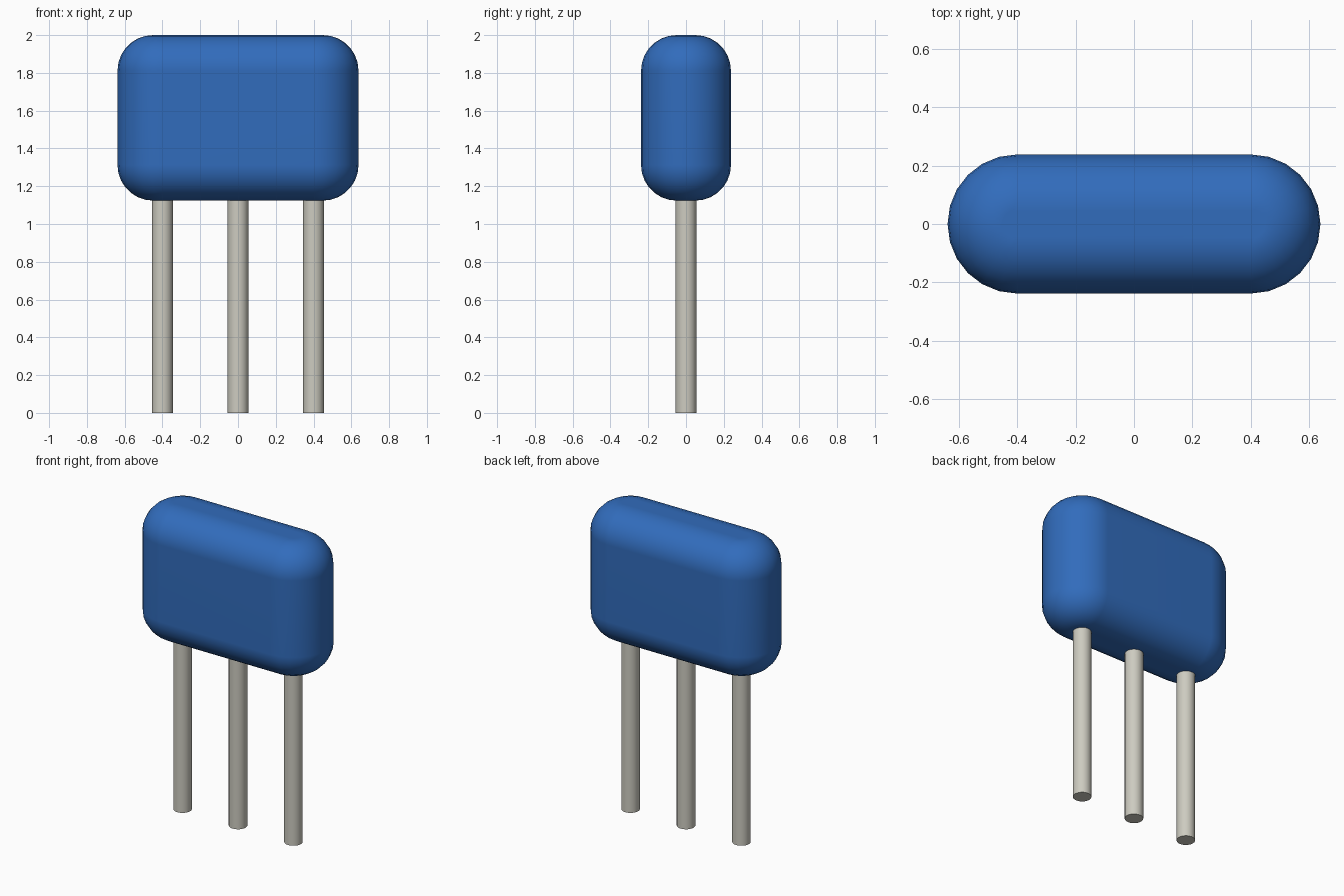
import bpy, bmesh, math

cube = bpy.data.objects.get("Cube")
if cube:
    bpy.data.objects.remove(cube, do_unlink=True)


def make_material(name, rgb):
    mat = bpy.data.materials.new(name)
    mat.use_nodes = True
    mat.diffuse_color = (*rgb, 1)
    mat.node_tree.nodes["Principled BSDF"].inputs["Base Color"].default_value = (*rgb, 1)
    return mat


def smooth(obj):
    bpy.ops.object.select_all(action='DESELECT')
    obj.select_set(True)
    bpy.context.view_layer.objects.active = obj
    bpy.ops.object.shade_smooth_by_angle(angle=math.radians(35))


blue = make_material("blue_coating", (0.031, 0.150, 0.503))
metal = make_material("tinned_metal", (0.61, 0.597, 0.527))

# Body: upright slab with fully round ends and rounded top and bottom rims
HALF_X, END_R, RIM_R = 0.40, 0.238, 0.188
Z0, Z1 = 1.124, 2.0
END_SEGS, RIM_SEGS = 12, 7


def outline(radius):
    points = []
    for cx, start in ((HALF_X, -math.pi / 2), (-HALF_X, math.pi / 2)):
        for i in range(END_SEGS + 1):
            a = start + math.pi * i / END_SEGS
            points.append((cx + radius * math.cos(a), radius * math.sin(a)))
    return points


arc = [math.pi / 2 * i / RIM_SEGS for i in range(RIM_SEGS + 1)]
inner = END_R - RIM_R
profile = [(inner + RIM_R * math.sin(a), Z0 + RIM_R * (1 - math.cos(a))) for a in arc]
profile += [(inner + RIM_R * math.cos(a), Z1 - RIM_R * (1 - math.sin(a))) for a in arc]

bm = bmesh.new()
rings = [[bm.verts.new((x, y, z)) for x, y in outline(r)] for r, z in profile]
count = len(rings[0])
for low, high in zip(rings, rings[1:]):
    for i in range(count):
        j = (i + 1) % count
        bm.faces.new((low[i], low[j], high[j], high[i]))
bm.faces.new(rings[0][::-1])
bm.faces.new(rings[-1])
mesh = bpy.data.meshes.new("body")
bm.to_mesh(mesh)
bm.free()
body = bpy.data.objects.new("body", mesh)
bpy.context.collection.objects.link(body)
mesh.materials.append(blue)
smooth(body)
weighted = body.modifiers.new("flat_face_normals", 'WEIGHTED_NORMAL')
weighted.keep_sharp = True

# Three round leads, ending just inside the body
LEAD_TOP = 1.15
for name, x in (("right_lead", -0.4), ("middle_lead", 0.0), ("left_lead", 0.4)):
    bpy.ops.mesh.primitive_cylinder_add(vertices=24, radius=0.055, depth=LEAD_TOP,
                                        location=(x, 0, LEAD_TOP / 2))
    lead = bpy.context.object
    lead.name = name
    lead.data.materials.append(metal)
    smooth(lead)
